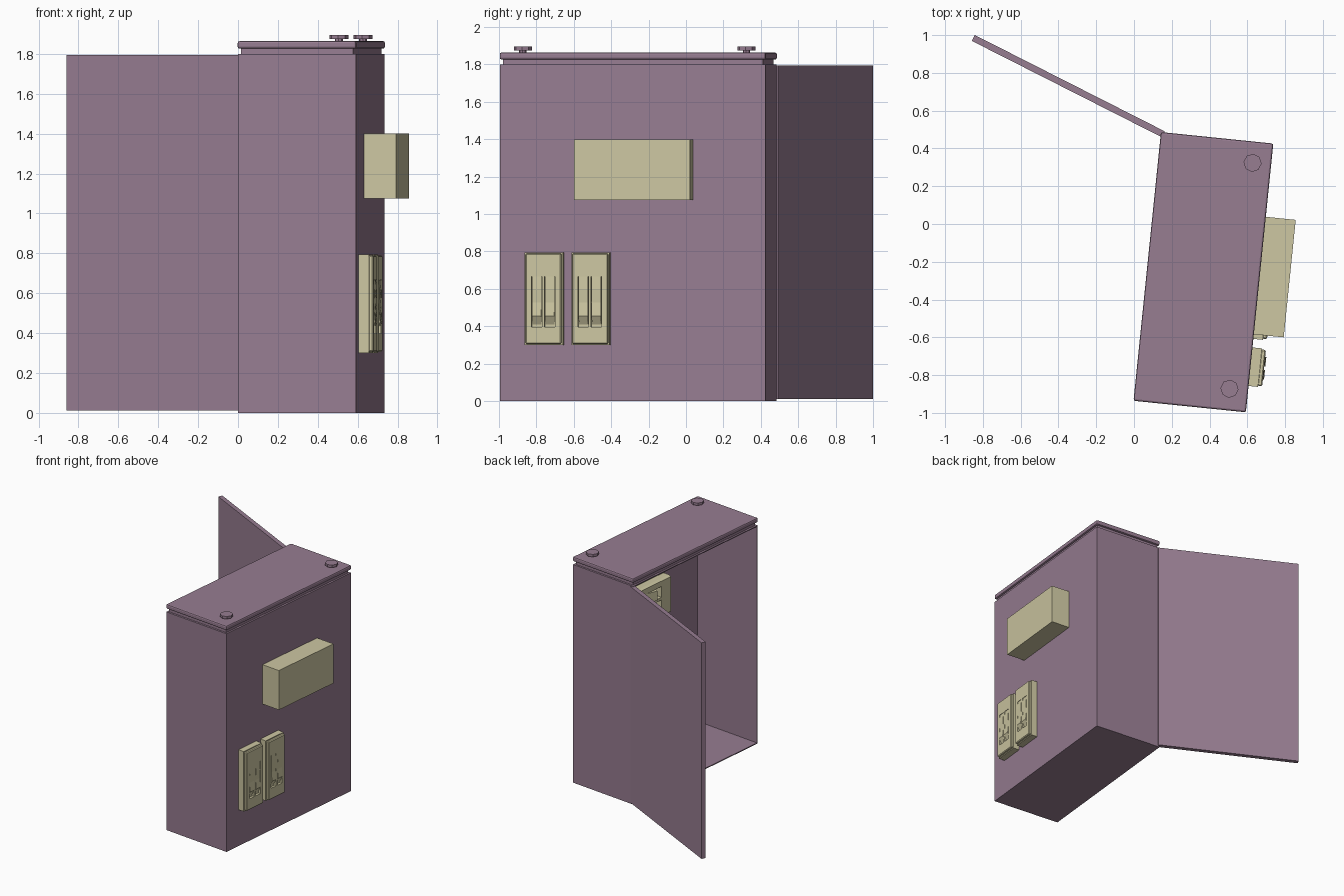
import bpy, bmesh, math
from mathutils import Matrix, Vector

if "Cube" in bpy.data.objects:
    bpy.data.objects.remove(bpy.data.objects["Cube"])

# Cabinet frame: the whole housing is turned slightly about z
FRAME = Matrix.Translation((0.3675, -0.255, 0)) @ Matrix.Rotation(math.radians(-5.83), 4, 'Z')
HX, HY = 0.297, 0.713
WALL = 0.008


def material(name, rgb):
    m = bpy.data.materials.new(name)
    m.diffuse_color = (*rgb, 1)
    m.use_nodes = True
    m.node_tree.nodes["Principled BSDF"].inputs["Base Color"].default_value = m.diffuse_color
    return m


PURPLE = material("purple_metal", (0.31, 0.205, 0.285))
CREAM = material("cream_plastic", (0.61, 0.57, 0.36))


def add_box(bm, lo, hi, bevel=0, segments=1):
    lo, hi = Vector(lo), Vector(hi)
    verts = bmesh.ops.create_cube(bm, size=1)["verts"]
    bmesh.ops.scale(bm, vec=hi - lo, verts=verts)
    bmesh.ops.translate(bm, vec=(lo + hi) / 2, verts=verts)
    if bevel:
        edges = list({e for v in verts for e in v.link_edges})
        bmesh.ops.bevel(bm, geom=edges, offset=bevel, segments=segments,
                        affect='EDGES', profile=0.5)


def add_cyl(bm, x, y, z0, z1, r, sides):
    verts = bmesh.ops.create_cone(bm, cap_ends=True, segments=sides, radius1=r, radius2=r,
                                  depth=z1 - z0)["verts"]
    bmesh.ops.translate(bm, vec=(x, y, (z0 + z1) / 2), verts=verts)


def add_profile(bm, pts, w0, w1):
    """Extrude an (x, z) outline along y."""
    face = bm.faces.new([bm.verts.new((x, w0, z)) for x, z in pts])
    new = bmesh.ops.extrude_face_region(bm, geom=[face])["geom"]
    bmesh.ops.translate(bm, vec=(0, w1 - w0, 0),
                        verts=[v for v in new if isinstance(v, bmesh.types.BMVert)])


def finish(bm, name, mat, matrix=FRAME):
    bmesh.ops.recalc_face_normals(bm, faces=bm.faces)
    bmesh.ops.transform(bm, matrix=matrix, verts=bm.verts)
    me = bpy.data.meshes.new(name)
    bm.to_mesh(me)
    bm.free()
    me.materials.append(mat)
    ob = bpy.data.objects.new(name, me)
    bpy.context.collection.objects.link(ob)
    return ob


# Housing: thin sheet walls, open on the hinge side
bm = bmesh.new()
add_box(bm, (HX - WALL, -HY, 0), (HX, HY, 1.8))
for s in (-1, 1):
    y0, y1 = sorted((s * HY, s * (HY - WALL)))
    add_box(bm, (-HX, y0, 0), (HX - WALL, y1, 1.8))
for z in (0, 1.8 - WALL):
    add_box(bm, (-HX, WALL - HY, z), (HX - WALL, HY - WALL, z + WALL))
finish(bm, "cabinet_housing", PURPLE)

# Lid: inset neck under an overhanging rounded slab
bm = bmesh.new()
add_box(bm, (-HX + 0.015, -HY + 0.015, 1.8), (HX - 0.015, HY - 0.015, 1.828))
finish(bm, "lid_neck", PURPLE)
bm = bmesh.new()
add_box(bm, (-HX - 0.002, -HY - 0.002, 1.826), (HX + 0.002, HY + 0.002, 1.864), 0.01, 2)
finish(bm, "lid", PURPLE)

# Lid bolts
for i, (x, y) in enumerate(((0.2, -0.6), (0.2, 0.602))):
    bm = bmesh.new()
    add_cyl(bm, x, y, 1.86, 1.875, 0.02, 8)
    add_cyl(bm, x, y, 1.874, 1.895, 0.048, 8)
    finish(bm, f"lid_bolt_{i + 1}", PURPLE)

# Door swung open on the corner hinge
hinge, tip = Vector((0.155, 0.475, 0)), Vector((-0.851, 0.985, 0))
swing = tip - hinge
bm = bmesh.new()
add_box(bm, (0, -0.0175, 0.012), (swing.length, 0.0175, 1.795))
finish(bm, "door", PURPLE,
       Matrix.Translation(hinge) @ Matrix.Rotation(math.atan2(swing.y, swing.x), 4, 'Z'))

# Switch unit: body, bevelled front plate with two slots, two rockers
W, H, D = 0.205, 0.495, 0.076


def switch_unit(name, matrix):
    m = FRAME @ matrix
    bm = bmesh.new()
    add_box(bm, (0, -W / 2, -H / 2), (0.054, W / 2, H / 2))
    finish(bm, name + "_body", CREAM, m)

    bm = bmesh.new()
    add_box(bm, (0.05, -W / 2 + 0.006, -H / 2 + 0.006), (D, W / 2 - 0.006, H / 2 - 0.006), 0.006)
    plate = finish(bm, name + "_plate", CREAM, m)

    bm = bmesh.new()
    for c in (-0.036, 0.034):
        add_box(bm, (0.056, c - 0.028, -0.15), (0.1, c + 0.028, 0.12))
    cutter = finish(bm, name + "_slot_cutter", CREAM, m)
    cutter.hide_render = True
    cutter.hide_viewport = True
    cut = plate.modifiers.new("slots", 'BOOLEAN')
    cut.operation, cut.object, cut.solver = 'DIFFERENCE', cutter, 'EXACT'

    bm = bmesh.new()
    outline = [(0.055, 0.118), (0.074, 0.118), (0.078, 0.05), (0.074, -0.02),
               (0.082, -0.092), (0.055, -0.14)]
    for c in (-0.036, 0.034):
        add_profile(bm, outline, c - 0.025, c + 0.025)
    finish(bm, name + "_rockers", CREAM, m)


for i, y in enumerate((-0.4725, -0.222)):
    switch_unit(f"switch_{i + 1}", Matrix.Translation((HX - 0.002, y, 0.5475)))

# Meter box: same unit enlarged, lying sideways through the wall and facing inward
switch_unit("meter_box", Matrix((
    (-0.268 / D, 0, 0, 0.458),
    (0, 0, 0.625 / H, 0.0125),
    (0, 0.325 / W, 0, 1.2375),
    (0, 0, 0, 1))))
